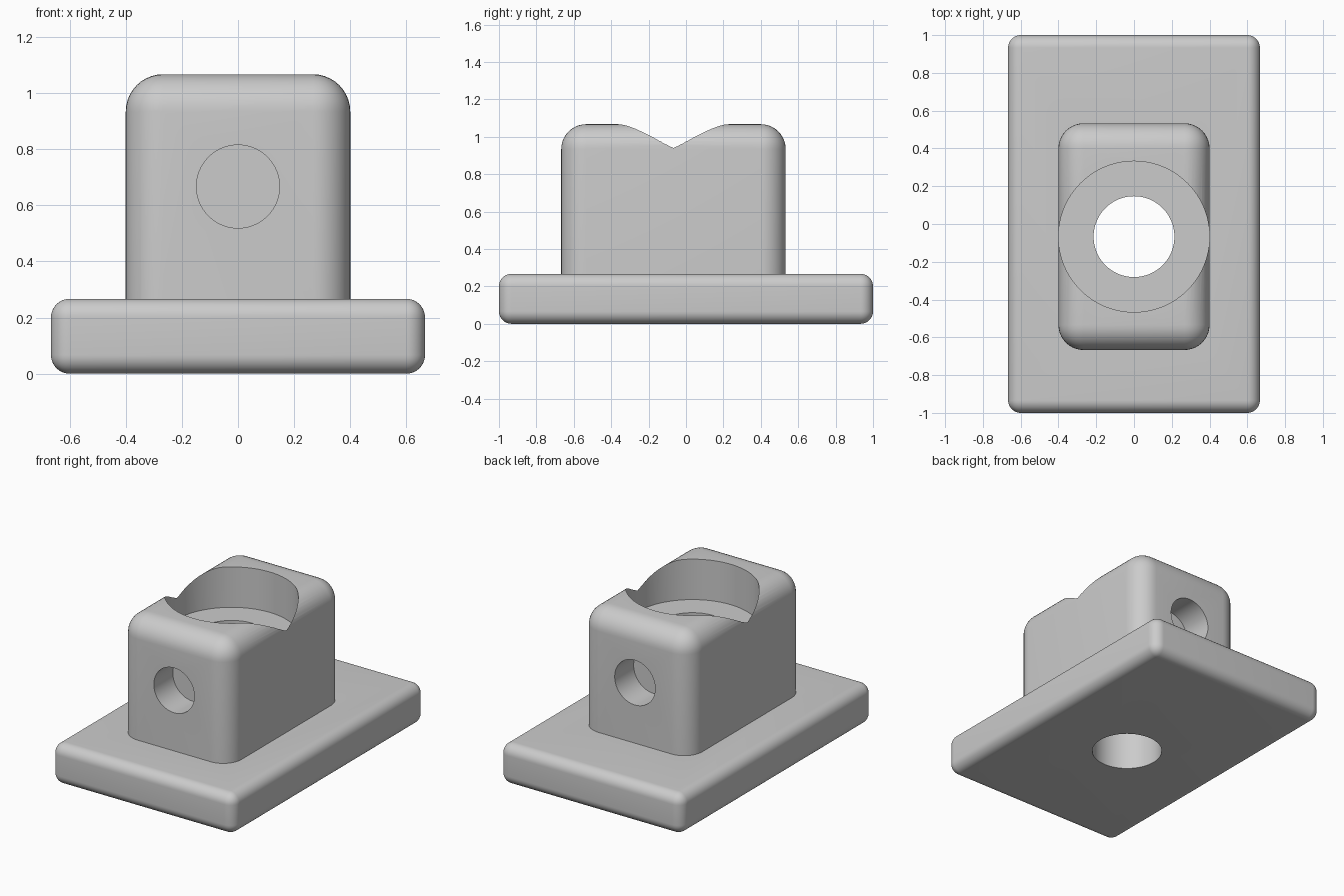
import bpy
import math
from mathutils import Vector

cube = bpy.data.objects.get("Cube")
if cube:
    bpy.data.objects.remove(cube, do_unlink=True)

grey = bpy.data.materials.new("plain_grey")
grey.use_nodes = True
colour = (0.6, 0.6, 0.6, 1)
grey.diffuse_color = colour
grey.node_tree.nodes["Principled BSDF"].inputs["Base Color"].default_value = colour

CENTRE_Y = -0.067  # shared axis of the block and its bores


def apply_modifier(obj, mod):
    bpy.ops.object.select_all(action="DESELECT")
    bpy.context.view_layer.objects.active = obj
    obj.select_set(True)
    bpy.ops.object.modifier_apply(modifier=mod.name)


def rounded_box(name, size, centre, radius):
    bpy.ops.mesh.primitive_cube_add(size=1, location=centre)
    obj = bpy.context.object
    obj.name = name
    obj.scale = size
    bpy.ops.object.transform_apply(location=True, rotation=False, scale=True)
    obj.data.materials.append(grey)
    mod = obj.modifiers.new("rounding", "BEVEL")
    mod.width = radius
    mod.segments = 10
    mod.limit_method = "NONE"
    apply_modifier(obj, mod)
    return obj


def combine(target, tool, operation):
    mod = target.modifiers.new("combine", "BOOLEAN")
    mod.operation = operation
    mod.solver = "EXACT"
    mod.object = tool
    apply_modifier(target, mod)
    bpy.data.objects.remove(tool, do_unlink=True)


def drill(target, radius, start, end):
    start, end = Vector(start), Vector(end)
    axis = end - start
    bpy.ops.mesh.primitive_cylinder_add(
        vertices=96, radius=radius, depth=axis.length,
        location=(start + end) / 2, rotation=axis.to_track_quat("Z", "Y").to_euler())
    cutter = bpy.context.object
    cutter.hide_render = True
    cutter.data.materials.append(grey)
    combine(target, cutter, "DIFFERENCE")


# Base plate with the upright block fused into it
body = rounded_box("mounting_block", (1.333, 2, 0.267), (0, 0, 0.1335), 0.067)
block = rounded_box("upright_block", (0.8, 1.2, 1.0), (0, CENTRE_Y, 0.567), 0.133)
combine(body, block, "UNION")

# Wide recess in the top and the hole through to the underside
drill(body, 0.3995, (0, CENTRE_Y, 0.8), (0, CENTRE_Y, 1.3))
drill(body, 0.214, (0, CENTRE_Y, -0.2), (0, CENTRE_Y, 1.2))

# Blind holes in the front and back ends
for side in (-1, 1):
    drill(body, 0.148, (0, CENTRE_Y + side * 0.9, 0.667),
          (0, CENTRE_Y + side * 0.402, 0.667))

bpy.ops.object.select_all(action="DESELECT")
bpy.context.view_layer.objects.active = body
body.select_set(True)
bpy.ops.object.shade_smooth_by_angle(angle=math.radians(30))
